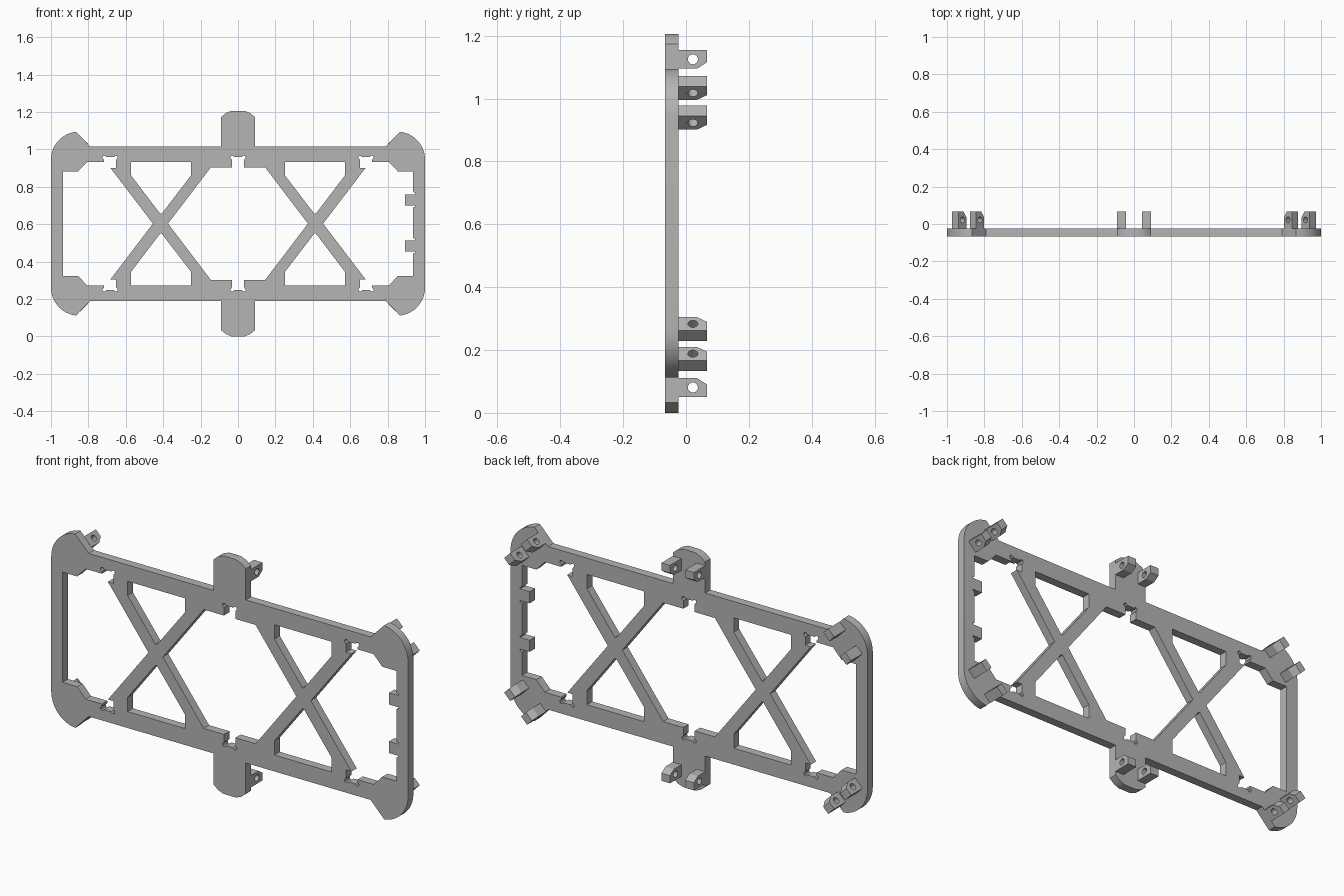
import bpy, bmesh
from math import sin, cos, radians, pi
from mathutils import Matrix

if "Cube" in bpy.data.objects:
    bpy.data.objects.remove(bpy.data.objects["Cube"], do_unlink=True)

grey = bpy.data.materials.new("plain grey")
grey.use_nodes = True
grey.diffuse_color = (0.46, 0.46, 0.46, 1)
grey.node_tree.nodes["Principled BSDF"].inputs["Base Color"].default_value = grey.diffuse_color

MID = 0.603            # height of the frame's centre
BACK, FRONT = -0.024, -0.067
parts = []


def flat_part(name, loops, thickness, matrix):
    """Extrude an outline with holes into a solid mesh."""
    curve = bpy.data.curves.new(name, "CURVE")
    curve.dimensions, curve.fill_mode = "2D", "BOTH"
    curve.extrude = thickness / 2
    for loop in loops:
        spline = curve.splines.new("POLY")
        spline.points.add(len(loop) - 1)
        for point, (x, y) in zip(spline.points, loop):
            point.co = (x, y, 0, 1)
        spline.use_cyclic_u = True
    temp = bpy.data.objects.new(name + "_curve", curve)
    bpy.context.collection.objects.link(temp)
    bpy.context.view_layer.update()
    mesh = bpy.data.meshes.new_from_object(temp)
    bpy.data.objects.remove(temp, do_unlink=True)
    bpy.data.curves.remove(curve)
    bm = bmesh.new()
    bm.from_mesh(mesh)
    bmesh.ops.remove_doubles(bm, verts=bm.verts, dist=0.0001)
    bmesh.ops.recalc_face_normals(bm, faces=bm.faces)
    bm.to_mesh(mesh)
    bm.free()
    mesh.name = name
    mesh.materials.clear()
    mesh.materials.append(grey)
    obj = bpy.data.objects.new(name, mesh)
    obj.matrix_world = matrix
    bpy.context.collection.objects.link(obj)
    parts.append(obj)


def flip_x(loop):
    return [(-x, z) for x, z in reversed(loop)]


def flip_z(loop):
    return [(x, -z) for x, z in reversed(loop)]


def close_z(loop):
    """Complete an upper half loop with its lower mirror image."""
    return loop + [(x, -z) for x, z in reversed(loop) if z > 0]


def notch(cx, left_base, right_base, top=0.355, w=0.032):
    """Slot with relieved corners, listed from left to right."""
    ear = [(-w, top - 0.014), (-w - 0.009, top - 0.004), (-w - 0.006, top + 0.006),
           (-w + 0.004, top + 0.008), (-w + 0.012, top)]
    local = [(-w, left_base)] + ear + flip_x(ear) + [(w, right_base)]
    return [(cx + x, z) for x, z in local]


def clip(top, wall=0.936, depth=0.043, height=0.059):
    """Small block on the inside of the end rail, with relieved roots."""
    half = [(wall, 0.012), (wall + 0.01, 0.008), (wall + 0.01, 0), (wall - depth, 0)]
    return [(x, top + z) for x, z in half] + [(x, top - height - z) for x, z in reversed(half)]


# Outer outline: rounded corner ears, rails and centre tabs
quarter = [(0.85 + 0.15 * cos(radians(a)), 0.342 + 0.15 * sin(radians(a))) for a in range(0, 85, 7)]
quarter += [(0.79, 0.413), (0.09, 0.413), (0.09, 0.57), (0.065, 0.591), (0.035, 0.603)]
outline = close_z(quarter + flip_x(quarter))

# Six sided centre window with slots
half = [(-0.374, 0), (-0.145, 0.301)] + notch(0, 0.301, 0.301) + [(0.145, 0.301), (0.374, 0)]
centre_window = close_z(half)

# End windows; the left end carries two clips
half = [(0.455, 0), (0.676, 0.29), (0.683, 0.298)] + notch(0.684, 0.298, 0.33)
half += [(0.807, 0.33), (0.855, 0.279), (0.936, 0.279)]
left_window = half + clip(0.157) + clip(-0.089) + [p for p in flip_z(half) if p[1] < 0]
right_window = flip_x(close_z(half))

# Truss openings above and below each cross
truss = [(0.251, 0.33), (0.572, 0.33), (0.572, 0.258), (0.416, 0.053), (0.408, 0.053), (0.251, 0.258)]
trusses = [truss, flip_x(truss), flip_z(truss), flip_x(flip_z(truss))]

upright = Matrix.Translation((0, (BACK + FRONT) / 2, MID)) @ Matrix.Rotation(pi / 2, 4, "X")
flat_part("frame_plate", [outline, centre_window, left_window, right_window] + trusses,
          BACK - FRONT, upright)

# Pierced lugs in pairs behind the tabs and corners
lug = [(BACK - 0.004, -0.03), (0.035, -0.03), (0.067, -0.009), (0.067, 0.03), (BACK - 0.004, 0.03)]
hole = [(0.022 + 0.016 * cos(i * pi / 8), 0.016 * sin(i * pi / 8)) for i in range(16)]
mounts = {"top_tab": (0, 0.522, 0), "bottom_tab": (0, -0.522, 180),
          "upper_left": (0.887, 0.384, 45), "upper_right": (-0.887, 0.384, -45),
          "lower_left": (0.887, -0.384, 135), "lower_right": (-0.887, -0.384, -135)}
for name, (x, z, angle) in mounts.items():
    s, c = sin(radians(angle)), cos(radians(angle))
    for number, side in enumerate((-0.067, 0.067), 1):
        matrix = Matrix(((0, s, c, x + side * c), (1, 0, 0, 0),
                         (0, c, -s, MID + z - side * s), (0, 0, 0, 1)))
        flat_part(f"{name}_lug_{number}", [lug, hole], 0.048, matrix)

# Smooth the curved edges, keep the corners sharp
bpy.ops.object.select_all(action="DESELECT")
for obj in parts:
    obj.select_set(True)
bpy.context.view_layer.objects.active = parts[0]
bpy.ops.object.shade_smooth_by_angle()
